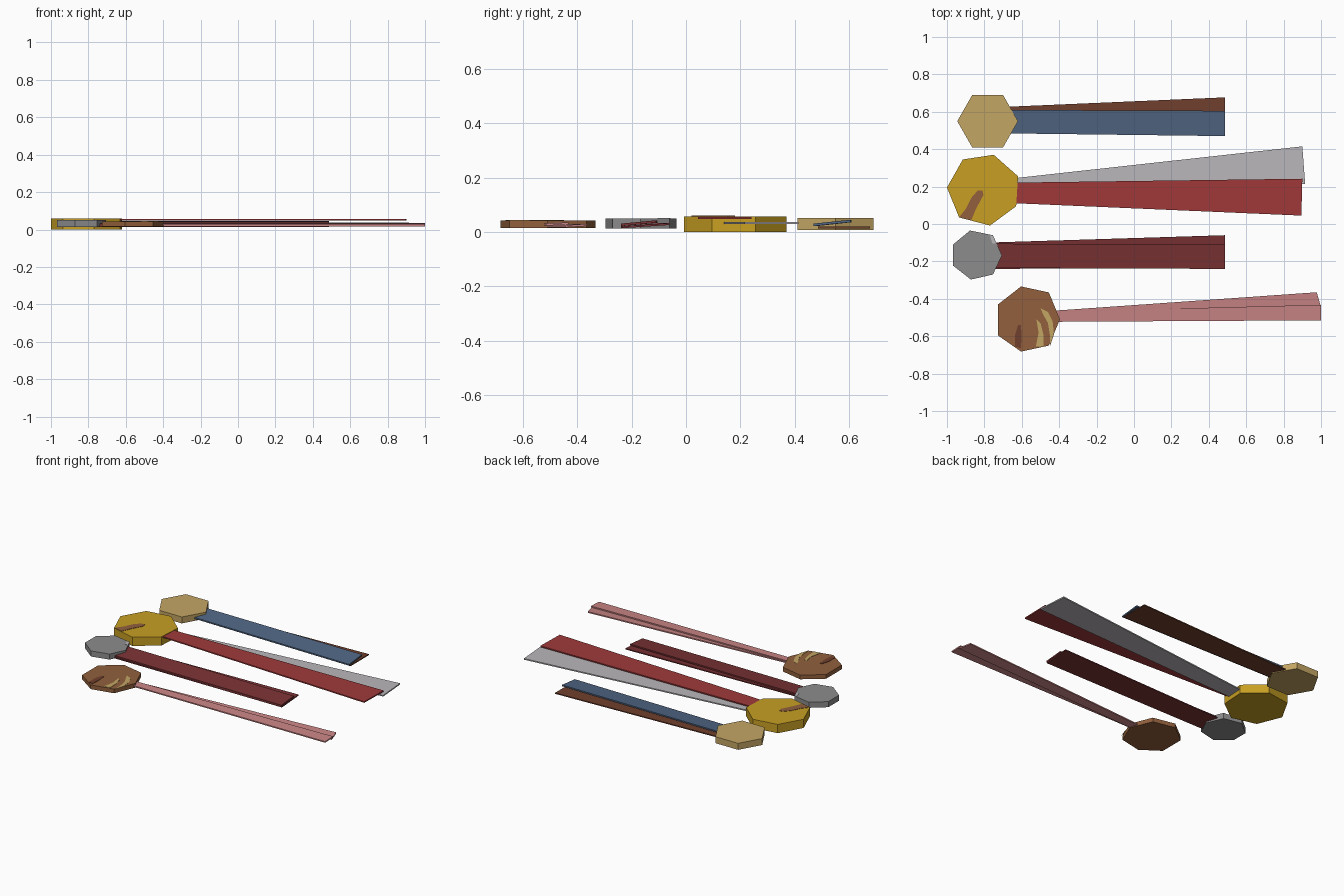
import bpy, bmesh

if "Cube" in bpy.data.objects:
    bpy.data.objects.remove(bpy.data.objects["Cube"])

def mat(name, rgb):
    m = bpy.data.materials.new(name)
    lin = [((c / 255 + 0.055) / 1.055) ** 2.4 for c in rgb]
    m.diffuse_color = (*lin, 1)
    m.use_nodes = True
    m.node_tree.nodes["Principled BSDF"].inputs["Base Color"].default_value = m.diffuse_color
    return m

TAN = mat("tan", (196, 166, 100))
GOLD = mat("gold", (200, 160, 35))
GREY = mat("grey", (140, 140, 140))
BROWN = mat("brown", (146, 96, 60))
BLUE = mat("blue", (80, 102, 132))
MAROON = mat("maroon", (122, 50, 52))
RED = mat("red", (160, 57, 58))
PINK = mat("pink", (202, 133, 133))
SILVER = mat("light grey", (186, 183, 186))
UMBER = mat("dark brown", (112, 64, 45))

def slab(name, pts, thick, material):
    """Extrude a 3D outline straight up by a thickness."""
    bm = bmesh.new()
    face = bm.faces.new([bm.verts.new(p) for p in pts])
    ext = bmesh.ops.extrude_face_region(bm, geom=[face])
    for v in ext["geom"]:
        if isinstance(v, bmesh.types.BMVert):
            v.co.z += thick
    bmesh.ops.recalc_face_normals(bm, faces=bm.faces)
    me = bpy.data.meshes.new(name)
    bm.to_mesh(me)
    bm.free()
    me.materials.append(material)
    ob = bpy.data.objects.new(name, me)
    bpy.context.collection.objects.link(ob)
    return ob

def medal(name, outline, z0, z1, material):
    slab(name, [(x, y, z0) for x, y in outline], z1 - z0, material)

def ribbon(name, left, right, z_lo, z_hi, thick, material):
    """left/right: (x, y_low, x, y_high); z_lo and z_hi tilt the strip across its width."""
    a, b, c, d = left
    e, f, g, h = right
    slab(name, [(a, b, z_lo), (e, f, z_lo), (g, h, z_hi), (c, d, z_hi)], thick, material)

def streak(name, outline, z, material):
    slab(name, [(x, y, z) for x, y in outline], 0.002, material)

# tan hexagonal seal with blue and brown ribbons
medal("tan_seal", [(-.945, .55), (-.865, .41), (-.70, .41), (-.62, .55), (-.70, .69), (-.865, .69)],
      .008, .051, TAN)
ribbon("blue_ribbon", (-.72, .485, -.72, .61), (.487, .47, .487, .605), .022, .036, .009, BLUE)
ribbon("brown_ribbon", (-.72, .50, -.72, .625), (.487, .485, .487, .677), .013, .013, .007, UMBER)

# gold seven-sided seal with red and light grey ribbons
medal("gold_seal", [(-1, .195), (-.935, .035), (-.77, -.008), (-.63, .095), (-.62, .255),
                    (-.75, .37), (-.915, .345)], 0, .058, GOLD)
ribbon("red_ribbon", (-.73, .115, -.73, .22), (.895, .045, .90, .242), .047, .047, .008, RED)
ribbon("light_grey_ribbon", (-.73, .135, -.73, .235), (.915, .215, .90, .415), .029, .029, .008, SILVER)
streak("gold_seal_streak", [(-.935, .036), (-.87, .02), (-.845, .08), (-.805, .155), (-.81, .18),
                            (-.835, .18), (-.87, .14), (-.90, .08)], .058, BROWN)

# grey seven-sided seal with two maroon ribbons
medal("grey_seal", [(-.968, -.11), (-.968, -.222), (-.872, -.297), (-.754, -.27), (-.706, -.168),
                    (-.754, -.06), (-.877, -.035)], .013, .05, GREY)
ribbon("upper_maroon_ribbon", (-.80, -.235, -.80, -.105), (.487, -.24, .487, -.11), .022, .034, .009, MAROON)
ribbon("lower_maroon_ribbon", (-.80, -.24, -.80, -.10), (.487, -.235, .487, -.06), .014, .026, .007, MAROON)
streak("grey_seal_streak", [(-.772, -.057), (-.757, -.105), (-.735, -.104), (-.754, -.06)], .05, SILVER)

# brown seven-sided seal with two pink ribbons
medal("brown_seal", [(-.727, -.43), (-.727, -.596), (-.604, -.682), (-.455, -.65), (-.396, -.51),
                     (-.455, -.366), (-.604, -.334)], .015, .043, BROWN)
ribbon("front_pink_ribbon", (-.45, -.523, -.45, -.47), (1, -.515, 1, -.432), .024, .027, .008, PINK)
ribbon("back_pink_ribbon", (-.45, -.515, -.45, -.465), (1, -.445, .977, -.365), .017, .022, .008, PINK)
streak("tan_streak_outer", [(-.50, -.45), (-.485, -.485), (-.46, -.53), (-.45, -.59), (-.448, -.65),
                            (-.428, -.59), (-.435, -.52), (-.46, -.47)], .043, TAN)
streak("tan_streak_inner", [(-.522, -.51), (-.51, -.58), (-.525, -.655), (-.485, -.655),
                            (-.485, -.59), (-.50, -.53)], .043, TAN)
streak("dark_streak", [(-.62, -.54), (-.635, -.59), (-.635, -.655), (-.605, -.665),
                       (-.60, -.60), (-.605, -.54)], .043, UMBER)
